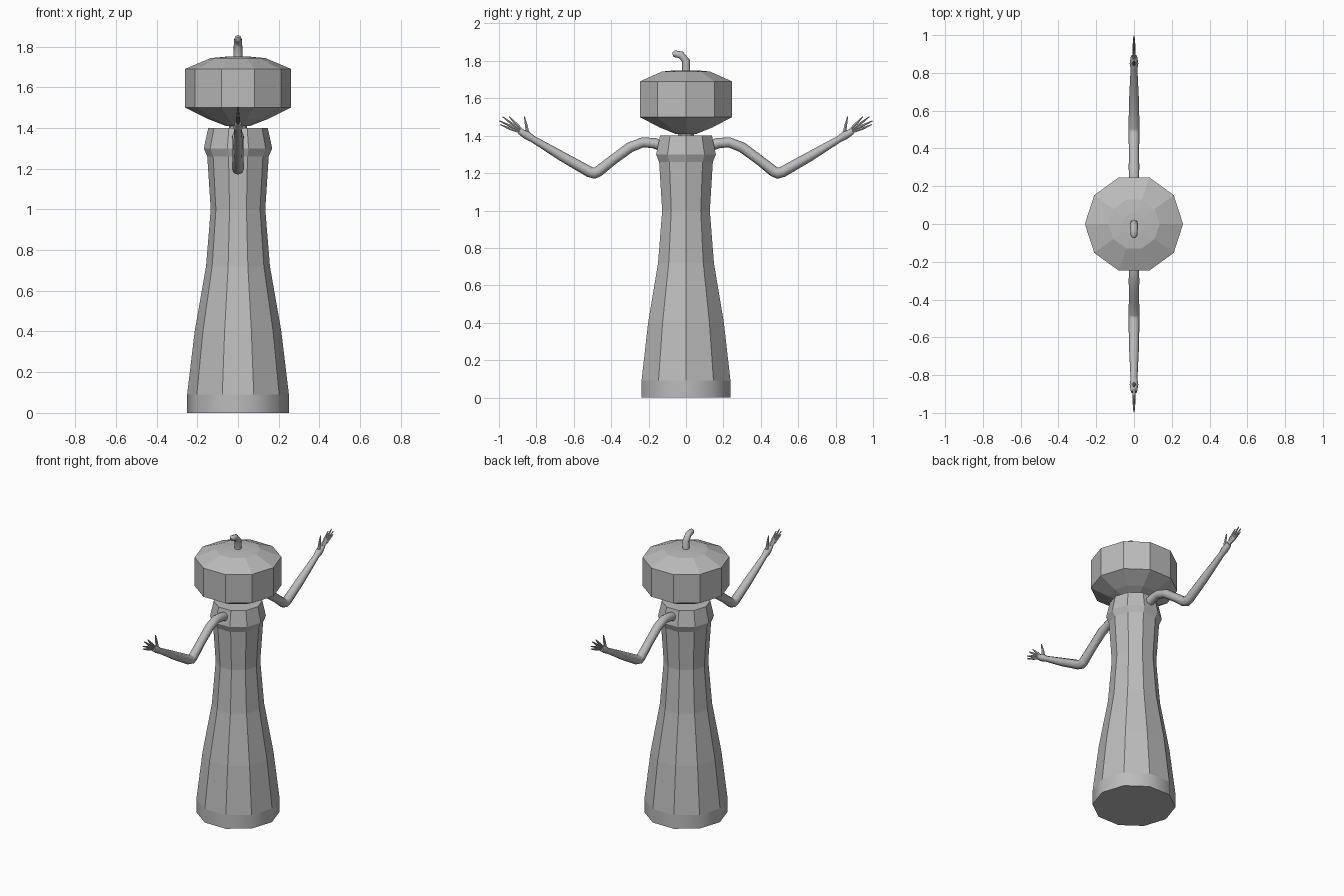
import bpy, bmesh
from math import cos, sin, pi, radians
from mathutils import Vector

cube = bpy.data.objects.get("Cube")
if cube:
    bpy.data.objects.remove(cube, do_unlink=True)

grey = bpy.data.materials.new("plain_grey")
grey.use_nodes = True
colour = (0.5, 0.5, 0.5, 1)
grey.diffuse_color = colour
grey.node_tree.nodes["Principled BSDF"].inputs["Base Color"].default_value = colour


def skin(bm, rings):
    """Join rings of points into a closed skin with end caps."""
    loops = [[bm.verts.new(p) for p in ring] for ring in rings]
    n = len(loops[0])
    for a, b in zip(loops, loops[1:]):
        for i in range(n):
            j = (i + 1) % n
            bm.faces.new((a[i], a[j], b[j], b[i]))
    bm.faces.new(loops[0][::-1])
    bm.faces.new(loops[-1])


def finish(name, bm, smooth_angle=None):
    bmesh.ops.recalc_face_normals(bm, faces=bm.faces)
    mesh = bpy.data.meshes.new(name)
    bm.to_mesh(mesh)
    bm.free()
    mesh.materials.append(grey)
    obj = bpy.data.objects.new(name, mesh)
    bpy.context.collection.objects.link(obj)
    if smooth_angle:
        bpy.ops.object.select_all(action='DESELECT')
        obj.select_set(True)
        bpy.context.view_layer.objects.active = obj
        bpy.ops.object.shade_smooth_by_angle(angle=radians(smooth_angle))
    return obj


def lathe(name, profile, smooth_angle=None, sides=10):
    bm = bmesh.new()
    skin(bm, [[(r * cos(2 * pi * i / sides), r * sin(2 * pi * i / sides), z)
               for i in range(sides)] for r, z in profile])
    return finish(name, bm, smooth_angle)


def tube(bm, path, side=1, sides=8, flat=1.0):
    """Tapered limb in the x = 0 plane; path holds (y, z, radius)."""
    pts = [Vector((0, y * side, z)) for y, z, r in path]
    across = Vector((1, 0, 0))
    rings = []
    for k, p in enumerate(pts):
        tangent = (pts[min(k + 1, len(pts) - 1)] - pts[max(k - 1, 0)]).normalized()
        normal = across.cross(tangent)
        r = path[k][2]
        rings.append([p + across * (r * flat * cos(2 * pi * i / sides))
                      + normal * (r * sin(2 * pi * i / sides)) for i in range(sides)])
    skin(bm, rings)


# Ten-sided body on a smooth base band
lathe("base_band", [(0.25, 0), (0.25, 0.09)], 40)
lathe("body", [(0.25, 0.09), (0.213, 0.40), (0.157, 0.72), (0.134, 1.0),
               (0.151, 1.26), (0.168, 1.30), (0.146, 1.40)])
lathe("neck", [(0.045, 1.38), (0.045, 1.44)])

# Faceted head
lathe("head", [(0.06, 1.41), (0.15, 1.445), (0.26, 1.50), (0.26, 1.69),
               (0.135, 1.743), (0.06, 1.75)])

# Bent stem, tip toward the front
bm = bmesh.new()
tube(bm, [(0, 1.73, 0.023), (0, 1.80, 0.021), (-0.027, 1.832, 0.02),
          (-0.06, 1.838, 0.018), (-0.072, 1.835, 0.01)])
finish("stem", bm, 50)

# Arms with palm, fingers and thumb, mirrored front to back
ARM = [(0.10, 1.335, 0.03), (0.17, 1.36, 0.028), (0.23, 1.365, 0.027),
       (0.30, 1.338, 0.028), (0.395, 1.268, 0.027), (0.47, 1.208, 0.029),
       (0.49, 1.2, 0.03), (0.515, 1.206, 0.029), (0.66, 1.288, 0.026),
       (0.82, 1.383, 0.018), (0.85, 1.402, 0.023), (0.89, 1.424, 0.016)]
FINGERS = [
    [(0.88, 1.418, 0.009), (0.94, 1.437, 0.008), (0.995, 1.46, 0.003)],
    [(0.88, 1.422, 0.009), (0.94, 1.452, 0.008), (0.998, 1.48, 0.003)],
    [(0.88, 1.426, 0.009), (0.93, 1.463, 0.008), (0.98, 1.502, 0.003)],
    [(0.875, 1.428, 0.009), (0.91, 1.465, 0.008), (0.945, 1.502, 0.003)],
    [(0.845, 1.405, 0.011), (0.853, 1.45, 0.009), (0.864, 1.502, 0.003)],
]
for name, side in (("front_arm", -1), ("back_arm", 1)):
    bm = bmesh.new()
    tube(bm, ARM, side)
    for finger in FINGERS:
        tube(bm, finger, side, sides=6)
    finish(name, bm, 50)
